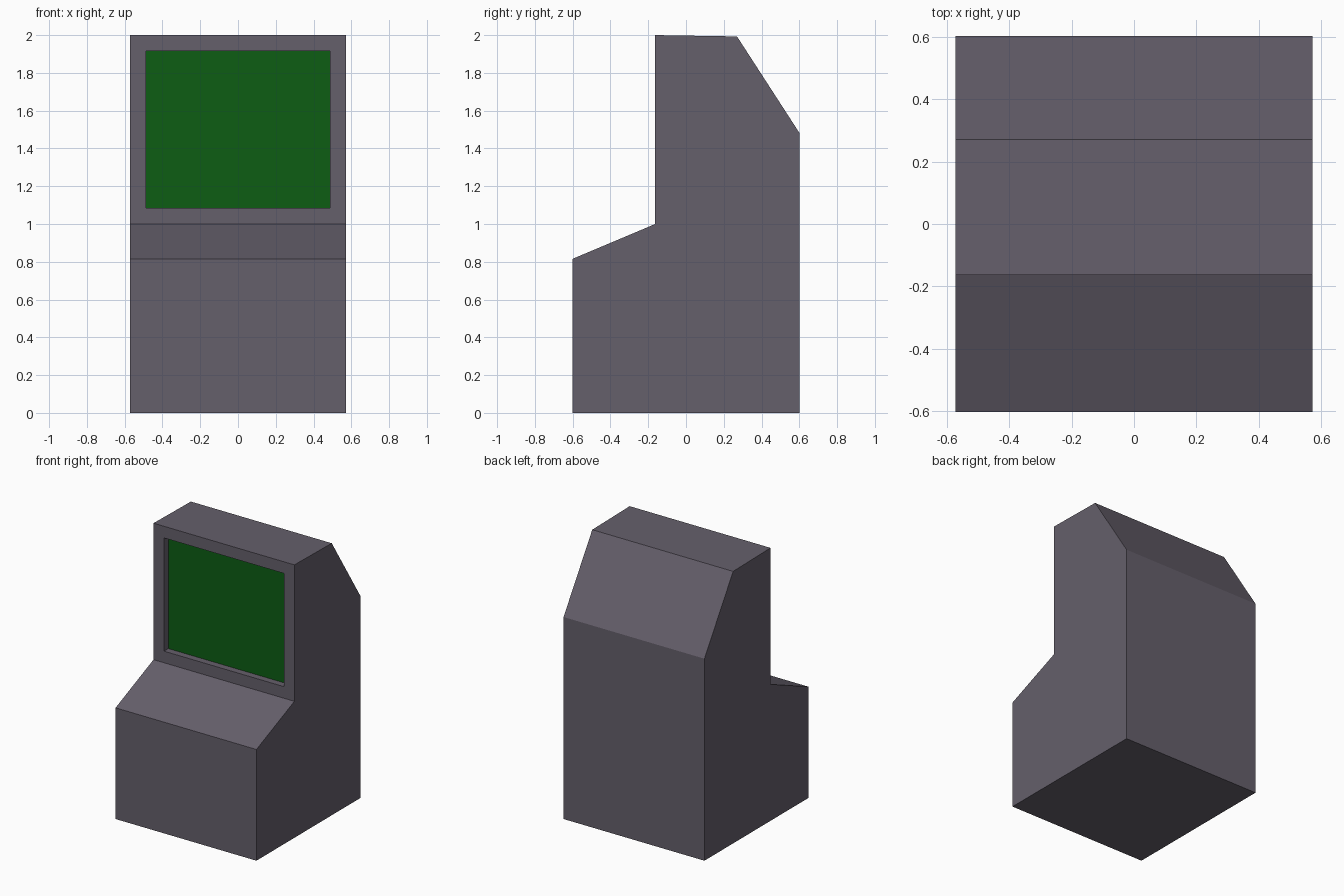
import bpy, bmesh

if "Cube" in bpy.data.objects:
    bpy.data.objects.remove(bpy.data.objects["Cube"])

HALF_W = 0.571
MARGIN = 0.085
DEPTH = 0.05

# side profile as (y, z), starting at the front foot
PROFILE = [(-0.602, 0), (-0.602, 0.815), (-0.163, 1.0), (-0.163, 2.0),
           (0.27, 1.993), (0.602, 1.48), (0.602, 0)]


def material(name, rgb):
    mat = bpy.data.materials.new(name)
    mat.diffuse_color = (*rgb, 1)
    mat.use_nodes = True
    mat.node_tree.nodes["Principled BSDF"].inputs["Base Color"].default_value = mat.diffuse_color
    return mat


def make_object(name, bm, mat):
    mesh = bpy.data.meshes.new(name)
    bm.to_mesh(mesh)
    bm.free()
    mesh.materials.append(mat)
    obj = bpy.data.objects.new(name, mesh)
    bpy.context.collection.objects.link(obj)
    return obj


# cabinet: profile extruded across the width
bm = bmesh.new()
side = bm.faces.new([bm.verts.new((-HALF_W, y, z)) for y, z in PROFILE])
ext = bmesh.ops.extrude_face_region(bm, geom=[side])
bmesh.ops.translate(bm, vec=(2 * HALF_W, 0, 0),
                    verts=[g for g in ext["geom"] if isinstance(g, bmesh.types.BMVert)])
bmesh.ops.recalc_face_normals(bm, faces=bm.faces)

# recessed opening in the upright front panel
panel = next(f for f in bm.faces
             if f.normal.y < -0.99 and f.calc_center_median().z > 1.2)
bmesh.ops.inset_region(bm, faces=[panel], thickness=MARGIN, use_even_offset=True)
back = bmesh.ops.extrude_discrete_faces(bm, faces=[panel])["faces"][0]
bmesh.ops.translate(bm, vec=(0, DEPTH, 0), verts=back.verts)
corners = [v.co.copy() for v in back.verts]
bmesh.ops.delete(bm, geom=[back], context='FACES_ONLY')
make_object("cabinet", bm, material("cabinet_grey", (0.13, 0.115, 0.147)))

# screen closing the back of the recess
bm = bmesh.new()
screen = bm.faces.new([bm.verts.new(c) for c in corners])
screen.normal_update()
if screen.normal.y > 0:
    screen.normal_flip()
make_object("screen", bm, material("screen_green", (0.004, 0.11, 0.007)))
